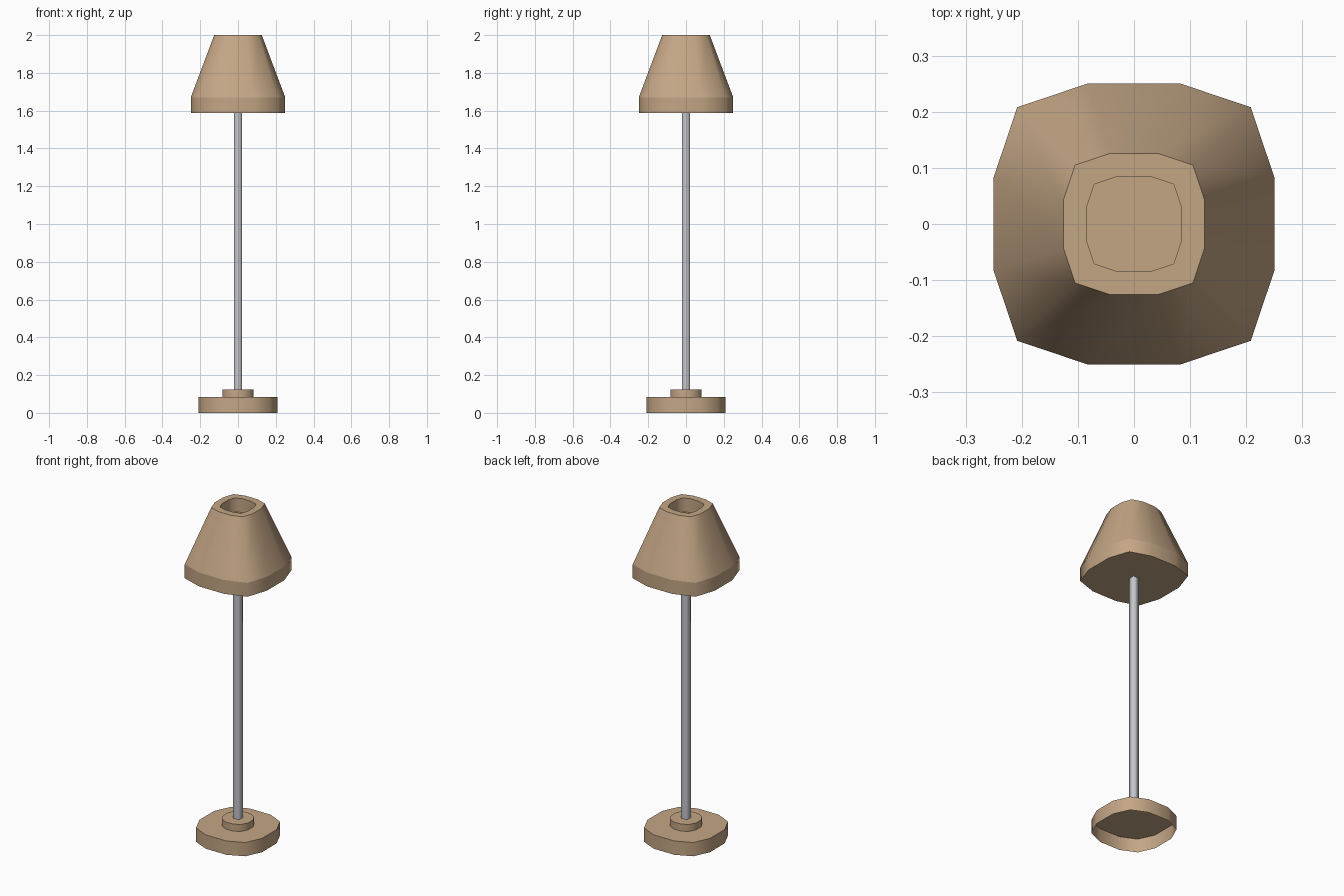
import bpy
import bmesh

cube = bpy.data.objects.get("Cube")
if cube:
    bpy.data.objects.remove(cube, do_unlink=True)


def make_material(name, rgb):
    mat = bpy.data.materials.new(name)
    mat.use_nodes = True
    colour = (*rgb, 1.0)
    mat.diffuse_color = colour
    mat.node_tree.nodes["Principled BSDF"].inputs["Base Color"].default_value = colour
    return mat


tan = make_material("tan", (0.55, 0.38, 0.235))
grey = make_material("metal grey", (0.55, 0.56, 0.59))


def soft_square(corner, side=0.333):
    """Unit outline of a square with chamfered, slightly bulging sides."""
    outline = []
    quarter = [(1, -side), (1, side), (corner, corner)]
    for _ in range(4):
        outline += quarter
        quarter = [(-y, x) for x, y in quarter]
    return outline


def loft(name, outline, profile, mat, close_bottom=True):
    """Stack scaled outlines along (radius, height), with a crease at each ring."""
    bm = bmesh.new()
    rings = [[bm.verts.new((x * r, y * r, z)) for x, y in outline] for r, z in profile]
    n = len(outline)
    for low, high in zip(rings, rings[1:]):
        for i in range(n):
            j = (i + 1) % n
            bm.faces.new((low[i], low[j], high[j], high[i]))
    bm.faces.new(rings[-1])
    if close_bottom:
        bm.faces.new(rings[0][::-1])
    for face in bm.faces:
        face.smooth = True
    for ring in rings:
        for i in range(n):
            bm.edges.get((ring[i], ring[(i + 1) % n])).smooth = False
    mesh = bpy.data.meshes.new(name)
    bm.to_mesh(mesh)
    bm.free()
    mesh.materials.append(mat)
    obj = bpy.data.objects.new(name, mesh)
    bpy.context.collection.objects.link(obj)
    return obj


# Hollow foot, open underneath
loft("base", soft_square(0.79), [(0.208, 0), (0.208, 0.083)], tan, close_bottom=False)

# Small collar holding the pole
loft("collar", soft_square(0.75, 0.3), [(0.083, 0.083), (0.083, 0.125)], tan)

# Square metal pole
square = [(1, -1), (1, 1), (-1, 1), (-1, -1)]
loft("pole", square, [(0.02, 0.12), (0.02, 1.6)], grey)

# Shade: straight band, tapered body, flat rim and a sunken well in the top
loft("shade", soft_square(0.833),
     [(0.25, 1.587), (0.25, 1.67), (0.126, 2.0), (0.085, 2.0), (0.085, 1.917)], tan)
